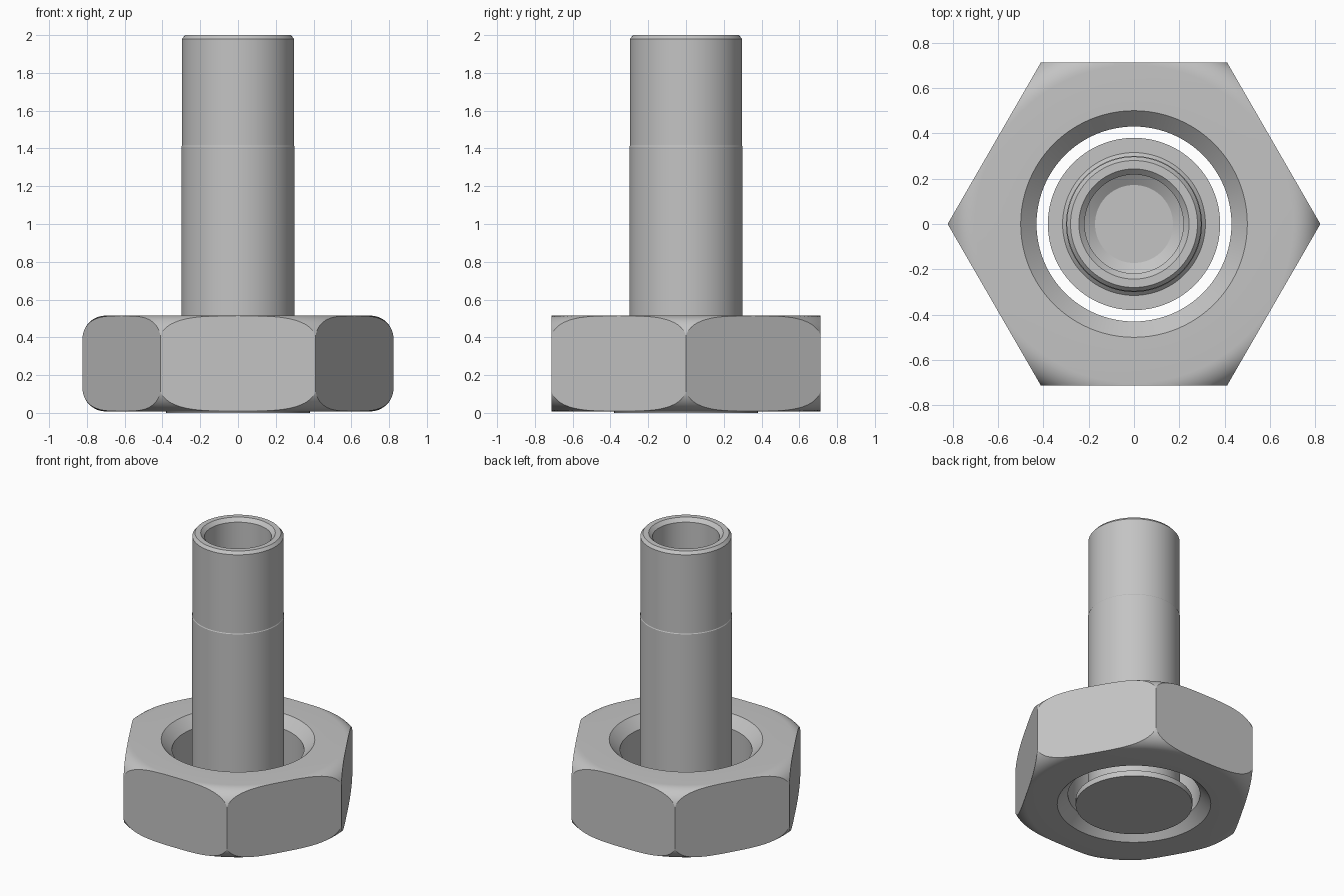
import bpy
import bmesh
import math

cube = bpy.data.objects.get("Cube")
if cube:
    bpy.data.objects.remove(cube, do_unlink=True)

steel = bpy.data.materials.new("steel_grey")
steel.use_nodes = True
colour = (0.55, 0.55, 0.55, 1)
steel.diffuse_color = colour
steel.node_tree.nodes["Principled BSDF"].inputs["Base Color"].default_value = colour


def finish(name, bm):
    """Turn a bmesh into a named steel object."""
    bmesh.ops.remove_doubles(bm, verts=bm.verts, dist=1e-5)
    bmesh.ops.recalc_face_normals(bm, faces=bm.faces)
    mesh = bpy.data.meshes.new(name)
    bm.to_mesh(mesh)
    bm.free()
    mesh.materials.append(steel)
    obj = bpy.data.objects.new(name, mesh)
    bpy.context.collection.objects.link(obj)
    return obj


def lathe(name, profile, closed=False, steps=96):
    """Spin a (radius, height) profile around z; ends on the axis become caps."""
    bm = bmesh.new()
    verts = [bm.verts.new((r, 0, z)) for r, z in profile]
    edges = [bm.edges.new(pair) for pair in zip(verts, verts[1:])]
    if closed:
        edges.append(bm.edges.new((verts[-1], verts[0])))
    bmesh.ops.spin(bm, geom=verts + edges, cent=(0, 0, 0), axis=(0, 0, 1),
                   angle=math.tau, steps=steps, use_merge=True)
    return finish(name, bm)


def smooth(obj, degrees):
    bpy.ops.object.select_all(action="DESELECT")
    obj.select_set(True)
    bpy.context.view_layer.objects.active = obj
    bpy.ops.object.shade_smooth_by_angle(angle=math.radians(degrees))


# Nut: rounded ring with a countersunk hole, trimmed to a hexagon
BOTTOM, TOP = 0.008, 0.515
HOLE, SINK, CORNER, ROUND = 0.43, 0.07, 0.822, 0.122


def rounded_rim(z, start, end, n=12):
    arc = [math.radians(start + (end - start) * i / n) for i in range(n + 1)]
    return [(CORNER - ROUND + 0.001 + ROUND * math.cos(a), z + ROUND * math.sin(a))
            for a in arc]


ring = [(HOLE, BOTTOM + SINK), (HOLE + SINK, BOTTOM)]
ring += rounded_rim(BOTTOM + ROUND, -90, 0)
ring += rounded_rim(TOP - ROUND, 0, 90)
ring += [(HOLE + SINK, TOP), (HOLE, TOP - SINK)]
nut = lathe("hex_nut", ring, closed=True)

bm = bmesh.new()
bmesh.ops.create_cone(bm, cap_ends=True, segments=6, radius1=CORNER,
                      radius2=CORNER, depth=2)
# Put the hexagon's corners on the x axis
for v in bm.verts:
    a = math.radians(60 * round(math.degrees(math.atan2(v.co.y, v.co.x)) / 60 + 0.01))
    v.co.x, v.co.y = CORNER * math.cos(a), CORNER * math.sin(a)
hexagon = finish("hexagon_cutter", bm)
hexagon.hide_render = True

trim = nut.modifiers.new("hexagon_trim", "BOOLEAN")
trim.operation = "INTERSECT"
trim.solver = "EXACT"
trim.object = hexagon
bpy.context.view_layer.objects.active = nut
bpy.ops.object.modifier_apply(modifier=trim.name)
bpy.data.objects.remove(hexagon, do_unlink=True)
smooth(nut, 20)

# Stud: foot disc, shank with a slight step, chamfered lip and blind bore
stud = lathe("hollow_stud", [
    (0, 0), (0.38, 0), (0.38, 0.04), (0.315, 0.04), (0.30, 0.055),
    (0.30, 1.41), (0.297, 1.415), (0.297, 1.98), (0.28, 2.0),
    (0.243, 2.0), (0.218, 1.975), (0.218, 1.43), (0.172, 1.40), (0, 1.40)])
smooth(stud, 25)
